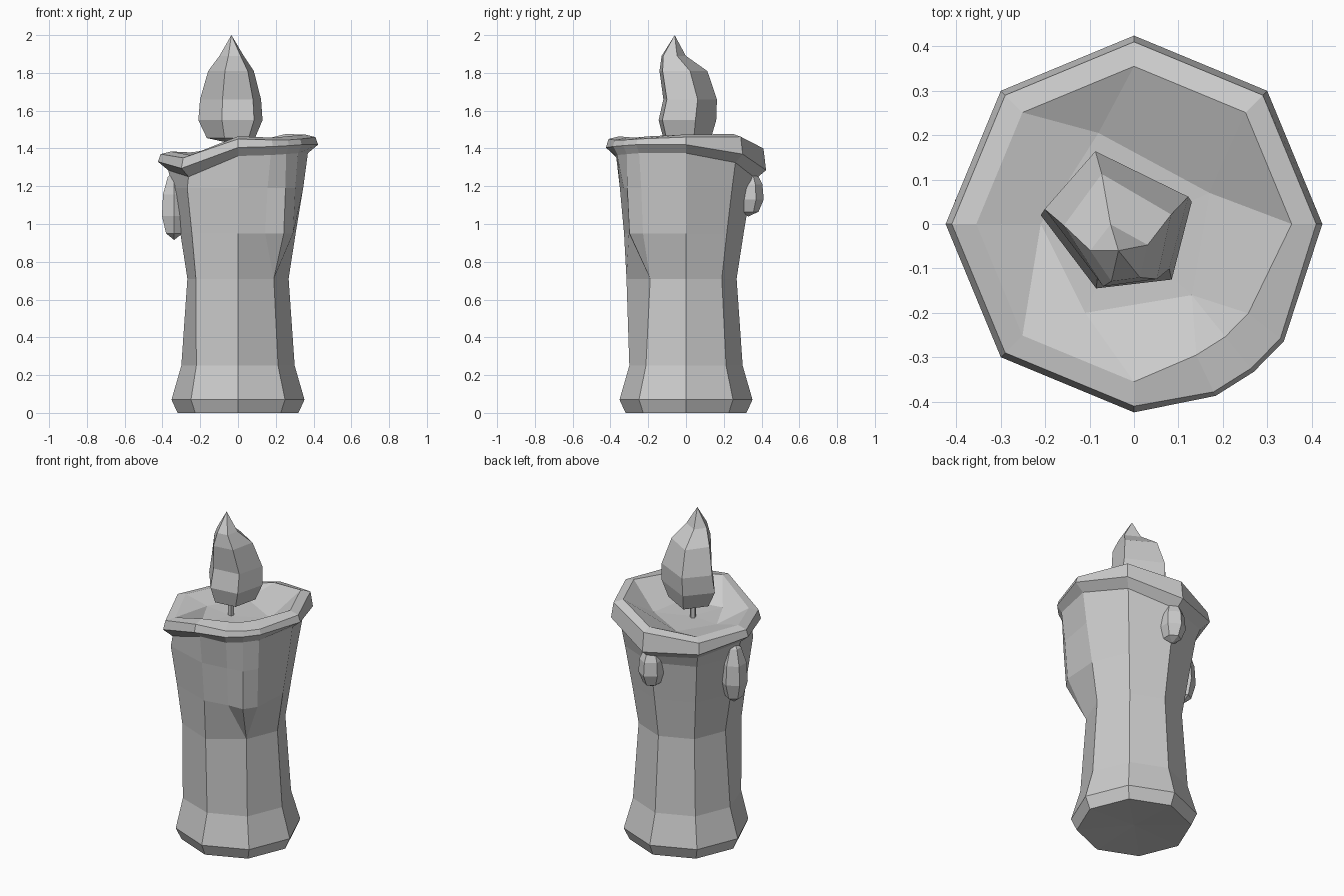
import bpy, bmesh
from math import radians, cos, sin

if "Cube" in bpy.data.objects:
    bpy.data.objects.remove(bpy.data.objects["Cube"])


def finish(name, bm):
    bmesh.ops.remove_doubles(bm, verts=bm.verts, dist=0.001)
    bmesh.ops.recalc_face_normals(bm, faces=bm.faces)
    mesh = bpy.data.meshes.new(name)
    bm.to_mesh(mesh)
    bm.free()
    obj = bpy.data.objects.new(name, mesh)
    bpy.context.collection.objects.link(obj)
    return obj


def bridge(bm, a, b):
    n = len(a)
    for i in range(n):
        bm.faces.new((a[i], a[(i + 1) % n], b[(i + 1) % n], b[i]))


def fan(bm, ring, tip):
    v = bm.verts.new(tip)
    for i in range(len(ring)):
        bm.faces.new((ring[i], ring[(i + 1) % len(ring)], v))


def polar(r, deg, z):
    return (r * cos(radians(deg)), r * sin(radians(deg)), z)


# Wax body: octagon whose front-right corner splits into a three-point drip
angles = [0, 45, 90, 135, 180, 225, 270, 295.4, 309, 322]
drip = (7, 8, 9)
profile = [(0, .32), (.07, .352), (.25, .30), (.71, .268), (.95, .305), (1.19, .345)]
drip_r = {.95: (.335, .385, .37), 1.19: (.365, .40, .385)}
front_r = {.25: (.312, .30), .71: (.315, .315), .95: (.345, .328), 1.19: (.38, .35)}
# Melted rim: heights of its outer lower and upper edges around the candle
rim_low = [1.42, 1.37, 1.285, 1.30, 1.33, 1.295, 1.405, 1.41, 1.415, 1.42]
rim_high = [1.46, 1.462, 1.40, 1.365, 1.37, 1.35, 1.45, 1.445, 1.445, 1.45]

bm = bmesh.new()
rings = []
for z, r in profile:
    ring = []
    for i, a in enumerate(angles):
        rad = r
        if i in drip:
            if z in drip_r:
                rad = drip_r[z][i - 7]
            else:
                a = 315
        elif i in (5, 6) and z in front_r:
            rad = front_r[z][i - 5]
        ring.append(bm.verts.new(polar(rad, a, z)))
    rings.append(ring)


def rim_ring(radius, heights, dz, drip_scale=1.0):
    return [bm.verts.new(polar(radius * (drip_scale if i in drip else 1), a, heights[i] + dz))
            for i, a in enumerate(angles)]


rings.append(rim_ring(.37, rim_low, -.045, 1.09))
rings.append(rim_ring(.424, rim_low, 0, 1.01))
rings.append(rim_ring(.41, rim_high, 0, 1.02))
rings.append(rim_ring(.355, rim_high, .014, .92))
for a, b in zip(rings, rings[1:]):
    bridge(bm, a, b)
fan(bm, rings[0], (0, 0, .015))

# Sunken pool in the top, five-sided
pool_pts = [(.17, .07), (-.08, .205), (-.21, 0), (-.11, -.20), (.13, -.16)]
use = [0, 0, 1, 1, 2, 2, 3, 4, 4, 4]
pool_z = 1.35
pool = [bm.verts.new((x, y, pool_z)) for x, y in pool_pts]
top = rings[-1]
for i in range(len(top)):
    j = (i + 1) % len(top)
    p, q = pool[use[i]], pool[use[j]]
    bm.faces.new((top[i], top[j], q) if p is q else (top[i], top[j], q, p))
fan(bm, pool, (-.03, -.02, pool_z - .005))
finish("wax_body", bm)

# Flame: five-sided rings leaning forward to a tip
flame_pts = [(.16, .05), (-.06, .16), (-.18, .02), (-.055, -.145), (.115, -.125)]
flame_rings = [  # z, x scale, y scale, y shift
    (1.455, .75, .83, 0), (1.55, 1, 1, 0), (1.66, .95, .93, .015),
    (1.81, .71, .83, -.02), (1.89, .38, .42, -.068)]
bm = bmesh.new()
rings = [[bm.verts.new((-.03 + x * sx, y * sy + dy, z)) for x, y in flame_pts]
         for z, sx, sy, dy in flame_rings]
for a, b in zip(rings, rings[1:]):
    bridge(bm, a, b)
fan(bm, rings[0], (-.05, 0, 1.43))
fan(bm, rings[-1], (-.035, -.06, 2.0))
finish("flame", bm)

# Wick
bpy.ops.mesh.primitive_cylinder_add(vertices=5, radius=.017, depth=.12, location=(-.04, -.01, 1.40))
bpy.context.object.name = "wick"


# Hanging wax drops on the left side and the back
def drop(name, loc, size):
    bm = bmesh.new()
    bmesh.ops.create_uvsphere(bm, u_segments=6, v_segments=5, radius=1)
    for v in bm.verts:
        k = 1 - .15 * v.co.z
        v.co = (loc[0] + v.co.x * size[0] * k, loc[1] + v.co.y * size[1] * k, loc[2] + v.co.z * size[2])
    finish(name, bm)


drop("left_wax_drop", (-.338, .015, 1.10), (.075, .08, .185))
drop("back_wax_drop", (0, .33, 1.17), (.075, .082, .13))
